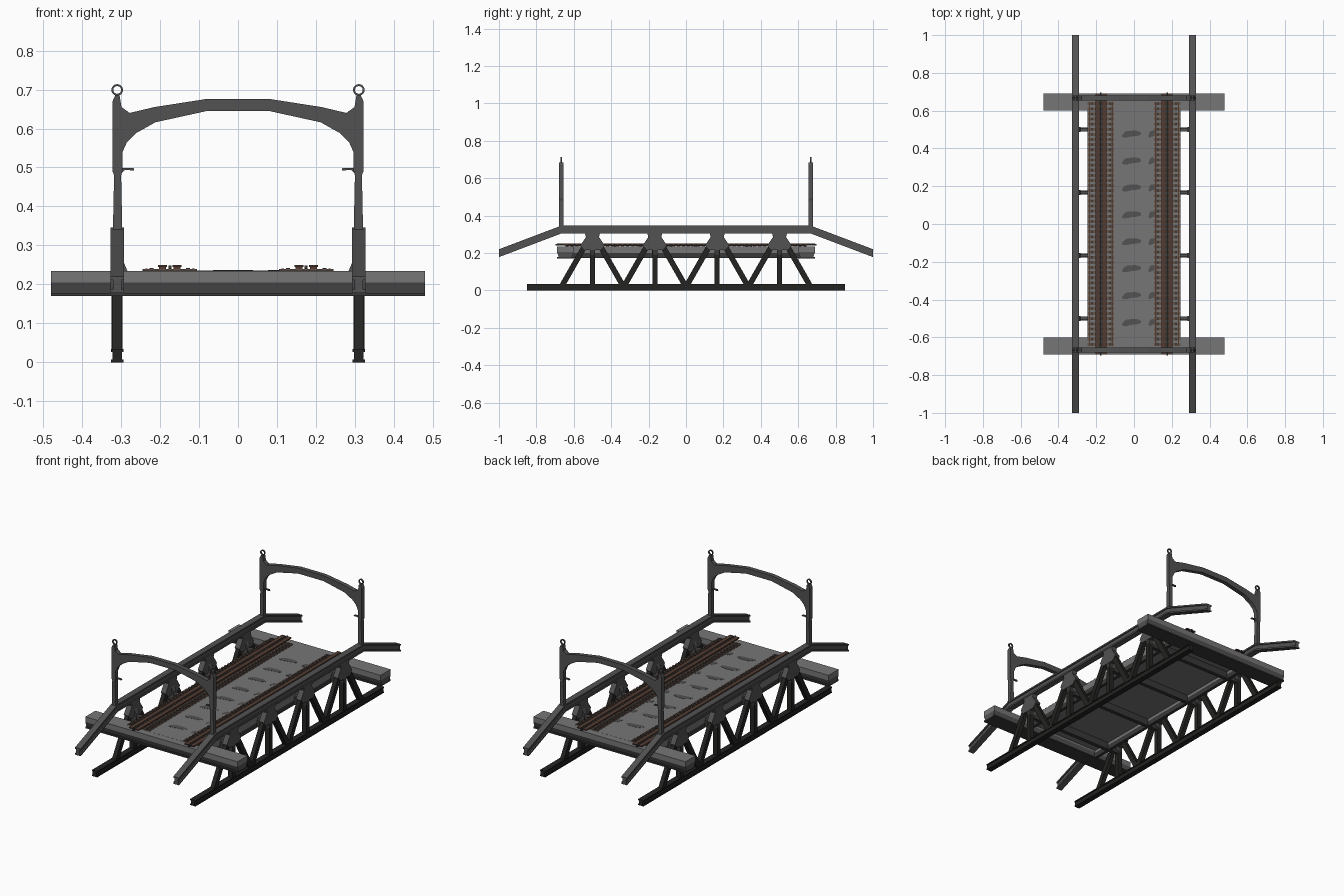
import bpy, bmesh, math
from mathutils import Vector, Matrix

if "Cube" in bpy.data.objects:
    bpy.data.objects.remove(bpy.data.objects["Cube"])


def colour(name, r, g, b):
    m = bpy.data.materials.new(name)
    m.diffuse_color = (r, g, b, 1)
    m.use_nodes = True
    m.node_tree.nodes["Principled BSDF"].inputs["Base Color"].default_value = m.diffuse_color
    return m


BLACK = colour("black iron", 0.017, 0.017, 0.016)
DARK = colour("dark steel", 0.04, 0.04, 0.039)
STEEL = colour("grey steel", 0.085, 0.085, 0.085)
DECK = colour("deck grey", 0.18, 0.18, 0.18)
STAIN = colour("deck stain", 0.085, 0.085, 0.085)
RUST = colour("rail rust", 0.085, 0.045, 0.032)
TIE = colour("tie brown", 0.14, 0.09, 0.065)


class Part:
    """Collects simple solids into one named object."""

    def __init__(self, name, *mats):
        self.name, self.mats, self.bm = name, mats, bmesh.new()

    def loft(self, rings, mat=0):
        bm, n = self.bm, len(rings[0])
        vs = [[bm.verts.new(p) for p in r] for r in rings]
        faces = [bm.faces.new(vs[0]), bm.faces.new(vs[-1][::-1])]
        for a, b in zip(vs, vs[1:]):
            for i in range(n):
                j = (i + 1) % n
                faces.append(bm.faces.new((a[i], b[i], b[j], a[j])))
        for f in faces:
            f.material_index = mat

    def prism(self, pts, axis, a, b, mat=0):
        put = {'x': lambda u, v, w: (w, u, v),
               'y': lambda u, v, w: (u, w, v),
               'z': lambda u, v, w: (u, v, w)}[axis]
        self.loft([[put(u, v, w) for u, v in pts] for w in (a, b)], mat)

    def box(self, x0, x1, y0, y1, z0, z1, mat=0):
        self.prism([(x0, y0), (x1, y0), (x1, y1), (x0, y1)], 'z', z0, z1, mat)

    def finish(self):
        bmesh.ops.recalc_face_normals(self.bm, faces=self.bm.faces[:])
        me = bpy.data.meshes.new(self.name)
        self.bm.to_mesh(me)
        self.bm.free()
        for m in self.mats:
            me.materials.append(m)
        ob = bpy.data.objects.new(self.name, me)
        bpy.context.collection.objects.link(ob)
        return ob


def i_section(w, h, web, fl):
    """I-beam outline, centred in x, standing on zero."""
    right = [(w, 0), (w, fl), (web, fl), (web, h - fl), (w, h - fl), (w, h)]
    return right + [(-x, z) for x, z in reversed(right)]


SIDES = (-1, 1)
NODES = (-0.5, -1 / 6, 1 / 6, 0.5)
TX = 0.31

# Top chords: I-beams whose ends slope down
top = Part("top_chord", STEEL)
path = [(-1, 0.178), (-0.667, 0.304), (0.667, 0.304), (1, 0.178)]
for s in SIDES:
    top.loft([[(s * TX + x, y, z0 + z) for x, z in i_section(0.0175, 0.042, 0.011, 0.009)]
              for y, z0 in path])
top.finish()

# Bottom chords
low = Part("bottom_chord", BLACK)
for s in SIDES:
    low.prism([(s * TX + x, z) for x, z in i_section(0.0165, 0.034, 0.012, 0.007)], 'y', -0.85, 0.85)
low.finish()

# Truss web: verticals and diagonals, with gusset plates at the top nodes
web = Part("truss_web", BLACK, DARK)
gus = Part("gusset_plate", STEEL)
for s in SIDES:
    x = s * TX
    for y in NODES:
        web.box(x - 0.014, x + 0.014, y - 0.013, y + 0.013, 0.03, 0.19)
        web.box(x - 0.014, x + 0.014, y - 0.013, y + 0.013, 0.19, 0.305, 1)
        for d in SIDES:
            yb, yt = y + d * 0.16, y + d * 0.02
            web.prism([(yb - 0.017, 0.03), (yb + 0.017, 0.03), (yt + 0.017, 0.275), (yt - 0.017, 0.275)],
                      'x', x - 0.012, x + 0.012)
        gus.prism([(y - 0.065, 0.24), (y - 0.035, 0.285), (y - 0.04, 0.305), (y + 0.04, 0.305),
                   (y + 0.035, 0.285), (y + 0.065, 0.24), (y + 0.04, 0.215), (y - 0.04, 0.215)],
                  'x', x - 0.0155, x + 0.0155)
web.finish()
gus.finish()

# Deck slab with edge girders
deck = Part("deck_slab", DECK, DARK)
deck.box(-0.245, 0.245, -0.65, 0.65, 0.215, 0.2355)
for s in SIDES:
    a, b = sorted((s * 0.228, s * 0.245))
    deck.box(a, b, -0.62, 0.62, 0.2, 0.215)
    deck.box(a, b, -0.62, 0.62, 0.172, 0.2, 1)
deck.finish()

# Heavy cross beams at both ends
end = Part("end_beam", DECK, DARK, STEEL)
for s in SIDES:
    c = s * 0.645
    end.box(-0.48, 0.48, c - 0.045, c + 0.045, 0.205, 0.235)
    end.prism([(c - 0.045, 0.205), (c + 0.045, 0.205), (c + 0.035, 0.178), (c - 0.035, 0.178)],
              'x', -0.48, 0.48, 2)
    end.box(-0.48, 0.48, c - 0.045, c + 0.045, 0.17, 0.178, 1)
end.finish()

# Floor beams under the deck and the brackets that hang them on the truss
floor = Part("floor_beam", DARK)
brk = Part("deck_bracket", STEEL)
for y in NODES:
    floor.box(-0.3, 0.3, y - 0.011, y + 0.011, 0.175, 0.216)
    for s in SIDES:
        brk.prism([(s * 0.298, 0.19), (s * 0.298, 0.268), (s * 0.284, 0.235), (s * 0.284, 0.19)],
                  'y', y - 0.014, y + 0.014)
        a, b = sorted((s * 0.24, s * 0.29))
        brk.box(a, b, y - 0.009, y + 0.009, 0.205, 0.226)
floor.finish()
brk.finish()

# Dark worn patches along the deck
stain = Part("deck_patch", STAIN)
for i in range(8):
    y = 0.477 - i * 0.1425
    for cx, rx in ((-0.015, 0.05), (0.095, 0.018)):
        pts = []
        for k in range(16):
            t = k * math.tau / 16
            r = 1 + 0.12 * math.cos(3 * t + 1)
            pts.append((cx + rx * r * math.cos(t),
                        y + 0.02 * r * math.sin(t) * (0.75 + 0.3 * abs(math.cos(t))) + 0.006 * math.cos(t)))
        stain.prism(pts, 'z', 0.235, 0.2365)
stain.finish()

# Tracks: ties, chairs, twin rails and a centre rack
ties = Part("track_ties", TIE)
rails = Part("track_rails", RUST, DARK)
N = 48
for s in SIDES:
    x = s * 0.175
    for i in range(N):
        y = -0.637 + i * 1.274 / (N - 1)
        ties.box(x - 0.07, x + 0.07, y - 0.008, y + 0.008, 0.2345, 0.239)
        for d in SIDES:
            c = x + d * 0.0185
            rails.box(c - 0.009, c + 0.009, y - 0.007, y + 0.007, 0.239, 0.2455)
            c = x + d * 0.047
            rails.box(c - 0.005, c + 0.005, y - 0.006, y + 0.006, 0.238, 0.2415, 1)
    for d in SIDES:
        c = x + d * 0.0185
        rails.box(c - 0.0115, c + 0.0115, -0.69, 0.69, 0.245, 0.25)
        c = x + d * 0.06
        rails.box(c - 0.003, c + 0.003, -0.645, 0.645, 0.238, 0.2405)
    rails.box(x - 0.004, x + 0.004, -0.697, 0.697, 0.239, 0.249, 1)
rails.finish()
ties.finish()

# Portal frames: posts joined by a shallow arch
outer = [(0.321, 0.34), (0.318, 0.48), (0.322, 0.49), (0.322, 0.67), (0.315, 0.685),
         (0.304, 0.685), (0.299, 0.655), (0.278, 0.64), (0.215, 0.655), (0.08, 0.676)]
inner = [(0.08, 0.645), (0.212, 0.616), (0.262, 0.588), (0.285, 0.565), (0.297, 0.538),
         (0.297, 0.49), (0.3, 0.48), (0.297, 0.34)]
portal = Part("portal_frame", STEEL)
hook = Part("lamp_hook", STEEL)
for s in SIDES:
    c = s * 0.667
    outline = (outer + [(-x, z) for x, z in reversed(outer)]
               + [(-x, z) for x, z in reversed(inner)] + inner)
    portal.prism(outline, 'y', c - 0.012, c + 0.012)
    for d in SIDES:
        hook.prism([(d * x, z) for x, z in ((0.3, 0.484), (0.3, 0.499), (0.268, 0.499),
                                            (0.266, 0.492), (0.29, 0.494))], 'y', c - 0.005, c + 0.005)
portal.finish()
hook.finish()

# Lifting rings on the post tops
ring = Part("post_ring", STEEL)
for sx in SIDES:
    for sy in SIDES:
        M = 16
        for k in range(M):
            t0, t1 = k * math.tau / M, (k + 1) * math.tau / M
            quad = [(sx * 0.31 + r * math.cos(t), 0.699 + r * math.sin(t))
                    for r, t in ((0.010, t0), (0.015, t0), (0.015, t1), (0.010, t1))]
            ring.prism(quad, 'y', sy * 0.667 - 0.004, sy * 0.667 + 0.004)
ring.finish()
